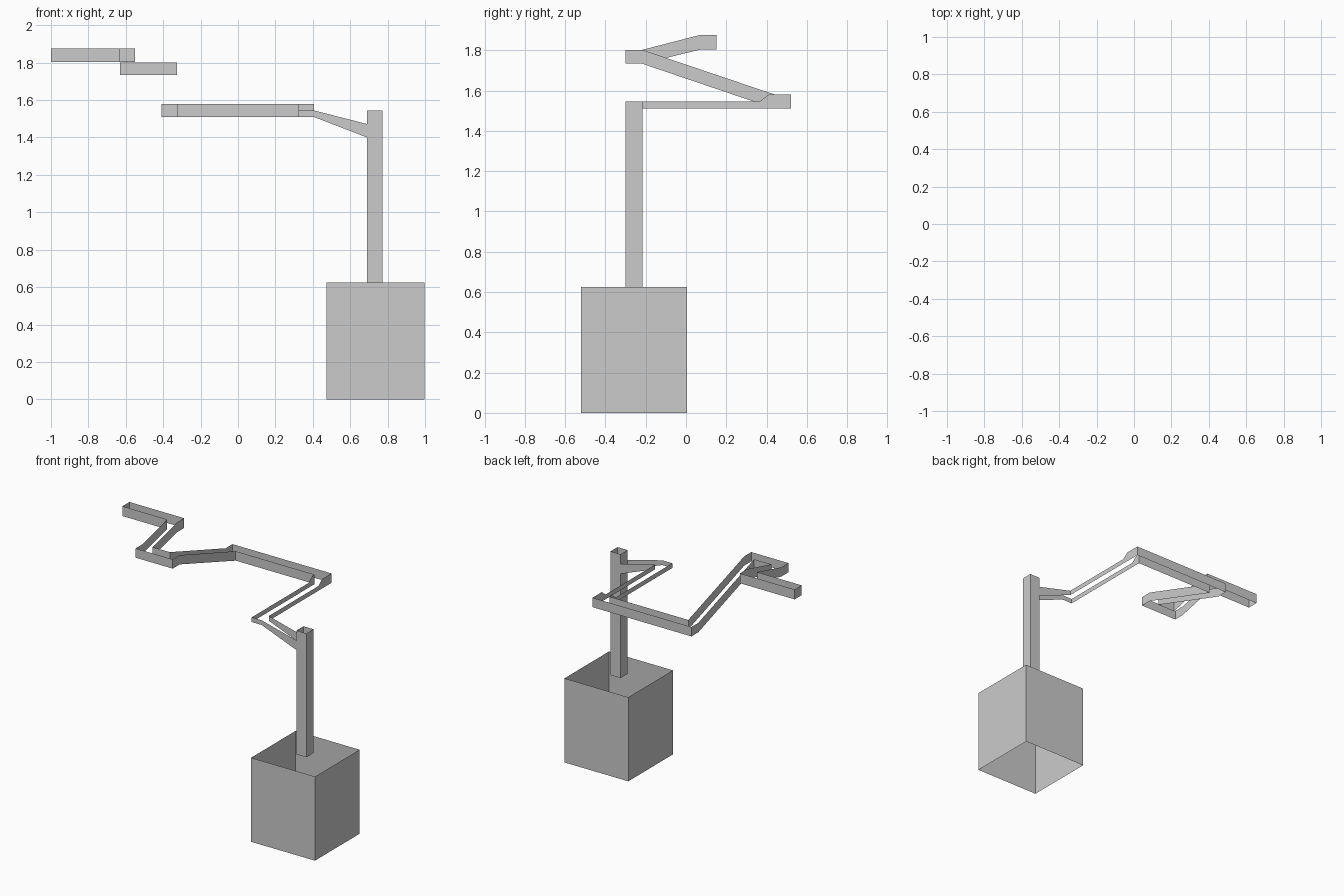
import bpy

if "Cube" in bpy.data.objects:
    bpy.data.objects.remove(bpy.data.objects["Cube"])


def wall(name, rails, closed=False):
    """Single-sheet vertical walls; each rail is a list of (x, y, bottom, top)."""
    verts, faces = [], []
    for rail in rails:
        s = len(verts)
        n = len(rail)
        for x, y, z0, z1 in rail:
            verts += [(x, y, z0), (x, y, z1)]
        for i in range(n if closed else n - 1):
            a, b = s + 2 * i, s + 2 * ((i + 1) % n)
            faces.append((a, b, b + 1, a + 1))
    mesh = bpy.data.meshes.new(name)
    mesh.from_pydata(verts, [], faces)
    obj = bpy.data.objects.new(name, mesh)
    bpy.context.collection.objects.link(obj)
    return obj


def tube(name, x0, x1, y0, y1, z0, z1):
    """Square tube, open at top and bottom."""
    corners = [(x0, y0), (x1, y0), (x1, y1), (x0, y1)]
    return wall(name, [[(x, y, z0, z1) for x, y in corners]], closed=True)


# base box and upright post
tube("base_box", 0.472, 0.997, -0.52, 0.004, 0, 0.625)
tube("post", 0.69, 0.773, -0.30, -0.217, 0.625, 1.545)

# height bands (bottom, top) of the level stretches of the arm
start, thin, low, mid, high = (1.40, 1.472), (1.51, 1.545), (1.51, 1.58), (1.733, 1.802), (1.803, 1.876)

# zigzag arm: one side wall, around the free end, and back along the other side
near_side = [
    (0.69, -0.30, *start), (0.405, -0.30, *thin), (0.323, -0.30, *thin),
    (0.323, 0.365, *thin), (0.323, 0.41, *low), (0.323, 0.44, *low),
    (-0.327, 0.44, *low), (-0.327, -0.217, *mid), (-0.327, -0.30, *mid),
    (-0.632, -0.30, *mid), (-0.632, -0.217, *mid), (-0.632, 0.07, *high),
    (-1.0, 0.07, *high)]
far_side = [
    (0.69, -0.217, *start), (0.405, -0.217, *thin),
    (0.405, 0.365, *thin), (0.405, 0.41, *low), (0.405, 0.52, *low),
    (-0.409, 0.52, *low), (-0.409, 0.44, *low), (-0.409, -0.217, *mid),
    (-0.55, -0.217, *mid), (-0.55, 0.07, *high), (-0.55, 0.152, *high),
    (-1.0, 0.152, *high)]
wall("zigzag_arm", [near_side + far_side[::-1]])
